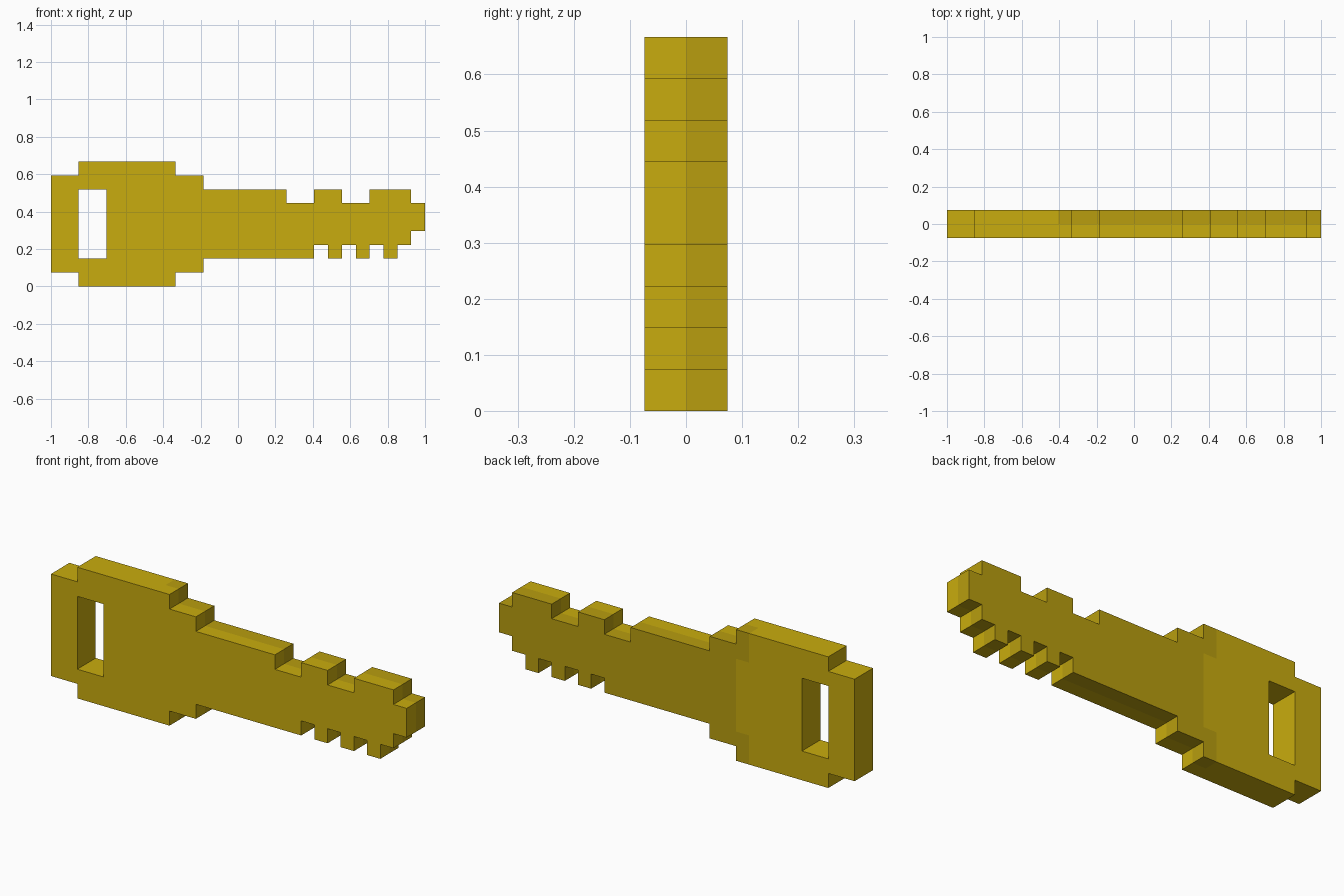
import bpy, bmesh, math
from mathutils import Vector

if "Cube" in bpy.data.objects:
    bpy.data.objects.remove(bpy.data.objects["Cube"])

U = 2 / 27            # one block unit: the key is 27 long, 2 thick, 9 tall


def material(name, rgb):
    m = bpy.data.materials.new(name)
    m.diffuse_color = (*rgb, 1)
    m.use_nodes = True
    m.node_tree.nodes["Principled BSDF"].inputs["Base Color"].default_value = m.diffuse_color
    return m


# Key silhouette as columns: (x start, x end, bottom, top) in block units
COLUMNS = [
    (0, 2, 1, 8), (2, 9, 0, 9), (9, 11, 1, 8),         # bow
    (11, 17, 2, 7), (17, 19, 2, 6),                    # shaft
    (19, 20, 3, 7), (20, 21, 2, 7), (21, 22, 3, 6),    # toothed bit
    (22, 23, 2, 6), (23, 24, 3, 7), (24, 25, 2, 7),
    (25, 26, 3, 7), (26, 27, 4, 6),                    # tip
]
solid = {(x, y, z) for x0, x1, z0, z1 in COLUMNS
         for x in range(x0, x1) for z in range(z0, z1) for y in (0, 1)}
# Slot for the key ring
solid -= {(x, y, z) for x in (2, 3) for z in range(2, 7) for y in (0, 1)}


def is_dark(x, y, z):
    """Back half of the shaft is the darker gold, up to a stepped border."""
    return y == 1 and x >= (9 if 2 <= z < 7 else 8)


bm = bmesh.new()
verts = {}


def vert(p):
    key = tuple(round(c) for c in p)
    if key not in verts:
        x, y, z = key
        verts[key] = bm.verts.new((x * U - 1, (y - 1) * U, z * U))
    return verts[key]


# Outer skin: one quad wherever a filled block meets empty space
for cell in solid:
    for axis in range(3):
        for side in (0, 1):
            near = list(cell)
            near[axis] += 2 * side - 1
            if tuple(near) in solid:
                continue
            a, b, o = Vector(), Vector(), Vector(cell)
            a[(axis + 1) % 3] = b[(axis + 2) % 3] = 1
            o[axis] += side
            quad = [o, o + a, o + a + b, o + b]
            face = bm.faces.new([vert(p) for p in (quad if side else quad[::-1])])
            face.material_index = int(is_dark(*cell))

# Merge flat areas of one colour into large faces
bmesh.ops.dissolve_limit(bm, angle_limit=math.radians(1), verts=bm.verts[:],
                         edges=bm.edges[:], delimit={'MATERIAL'})

mesh = bpy.data.meshes.new("key")
bm.to_mesh(mesh)
bm.free()
mesh.materials.append(material("gold", (0.584, 0.413, 0.0044)))
mesh.materials.append(material("dark gold", (0.479, 0.337, 0.0048)))
bpy.context.collection.objects.link(bpy.data.objects.new("key", mesh))
